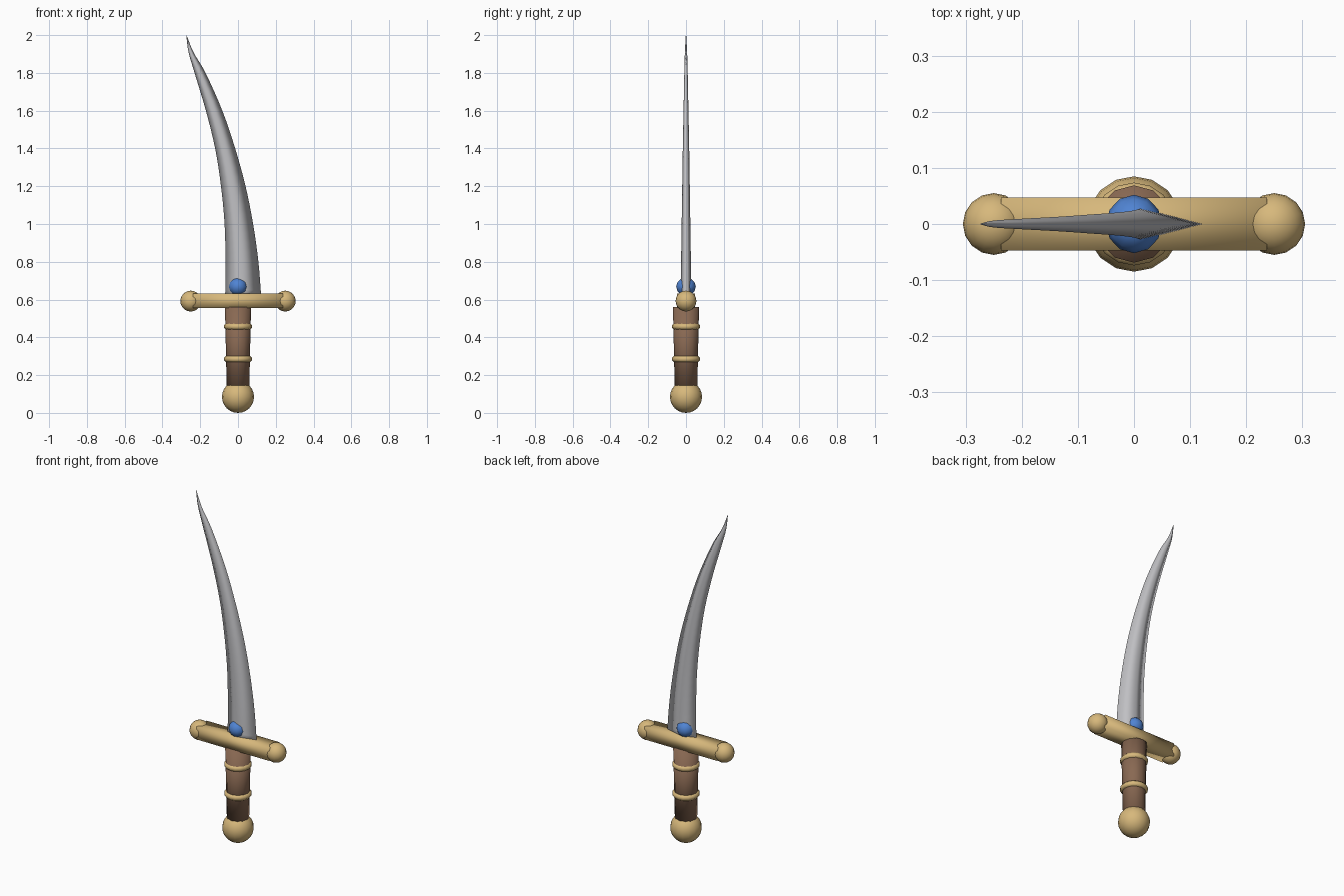
import bpy, bmesh, math
from mathutils import Matrix, Vector

cube = bpy.data.objects.get("Cube")
if cube:
    bpy.data.objects.remove(cube, do_unlink=True)


def material(name, colour):
    m = bpy.data.materials.new(name)
    m.use_nodes = True
    m.diffuse_color = (*colour, 1)
    m.node_tree.nodes["Principled BSDF"].inputs["Base Color"].default_value = (*colour, 1)
    return m


brass = material("brass", (0.68, 0.48, 0.2))
steel = material("steel", (0.53, 0.53, 0.55))
leather = material("brown leather", (0.25, 0.14, 0.085))
blue = material("blue gem", (0.08, 0.23, 0.65))


def finish(name, bm, mat):
    bmesh.ops.recalc_face_normals(bm, faces=bm.faces)
    for f in bm.faces:
        f.smooth = True
    mesh = bpy.data.meshes.new(name)
    bm.to_mesh(mesh)
    bm.free()
    mesh.materials.append(mat)
    obj = bpy.data.objects.new(name, mesh)
    bpy.context.collection.objects.link(obj)
    return obj


def ball(name, centre, radii, mat, segments=16, rings=12):
    bm = bmesh.new()
    place = Matrix.Translation(centre) @ Matrix.Diagonal((*radii, 1))
    bmesh.ops.create_uvsphere(bm, u_segments=segments, v_segments=rings, radius=1, matrix=place)
    return finish(name, bm, mat)


def loft(name, sections, mat, closed=False):
    """Skin a list of equal vertex loops, capped or joined end to end."""
    bm = bmesh.new()
    loops = [[bm.verts.new(p) for p in s] for s in sections]
    pairs = list(zip(loops, loops[1:]))
    if closed:
        pairs.append((loops[-1], loops[0]))
    else:
        bm.faces.new(loops[0])
        bm.faces.new(loops[-1])
    n = len(loops[0])
    for a, b in pairs:
        for i in range(n):
            j = (i + 1) % n
            bm.faces.new((a[i], a[j], b[j], b[i]))
    return finish(name, bm, mat)


def circle(radius, z, n):
    return [(radius * math.sin(math.tau * i / n), radius * math.cos(math.tau * i / n), z)
            for i in range(n)]


# Pommel and tapered grip
ball("pommel", (0, 0, 0.085), (0.085, 0.085, 0.085), brass)
loft("grip", [circle(0.06, 0.14, 12), circle(0.069, 0.56, 12)], leather)

# Rounded bands around the grip
for name, z in (("lower_band", 0.285), ("upper_band", 0.457)):
    rings = []
    for k in range(8):
        a = math.tau * (k + 0.5) / 8
        rings.append(circle(0.059 + 0.016 * math.cos(a), z + 0.017 * math.sin(a), 16))
    loft(name, rings, brass, closed=True)

# Softly shaded crossguard bar with ball ends
bm = bmesh.new()
bmesh.ops.create_cube(bm, size=1, matrix=Matrix.Translation((0, 0, 0.594))
                      @ Matrix.Diagonal((0.474, 0.094, 0.075, 1)))
finish("crossguard", bm, brass)
for name, x in (("right_guard_ball", -0.25), ("left_guard_ball", 0.25)):
    ball(name, (x, 0, 0.592), (0.055, 0.055, 0.055), brass)

# Gem at the foot of the blade
ball("gem", (0, 0, 0.668), (0.05, 0.052, 0.048), blue, 12, 6)

# Curved blade: height, back edge, cutting edge, half thickness
stations = [Vector(s) for s in (
    (0.60, -0.068, 0.124, 0.029), (0.80, -0.066, 0.108, 0.026),
    (1.00, -0.071, 0.080, 0.023), (1.20, -0.090, 0.040, 0.020),
    (1.40, -0.121, -0.015, 0.017), (1.60, -0.170, -0.083, 0.013),
    (1.80, -0.230, -0.172, 0.009), (1.91, -0.262, -0.236, 0.006),
    (2.00, -0.274, -0.272, 0.001))]


def smooth_path(points, steps):
    """Catmull-Rom interpolation through the points."""
    out = []
    for i in range(len(points) - 1):
        b, c = points[i], points[i + 1]
        a = points[i - 1] if i else b * 2 - c
        d = points[i + 2] if i + 2 < len(points) else c * 2 - b
        for k in range(steps):
            t = k / steps
            out.append((b * 2 + (c - a) * t + (a * 2 - b * 5 + c * 4 - d) * t ** 2
                        + (b * 3 - a - c * 3 + d) * t ** 3) / 2)
    return out + [points[-1]]


sections = []
for z, back, edge, thick in smooth_path(stations, 4):
    ridge = back + (edge - back) * 0.42
    sections.append([(back, 0, z), (ridge, -thick, z), (edge, 0, z), (ridge, thick, z)])
loft("blade", sections, steel)
